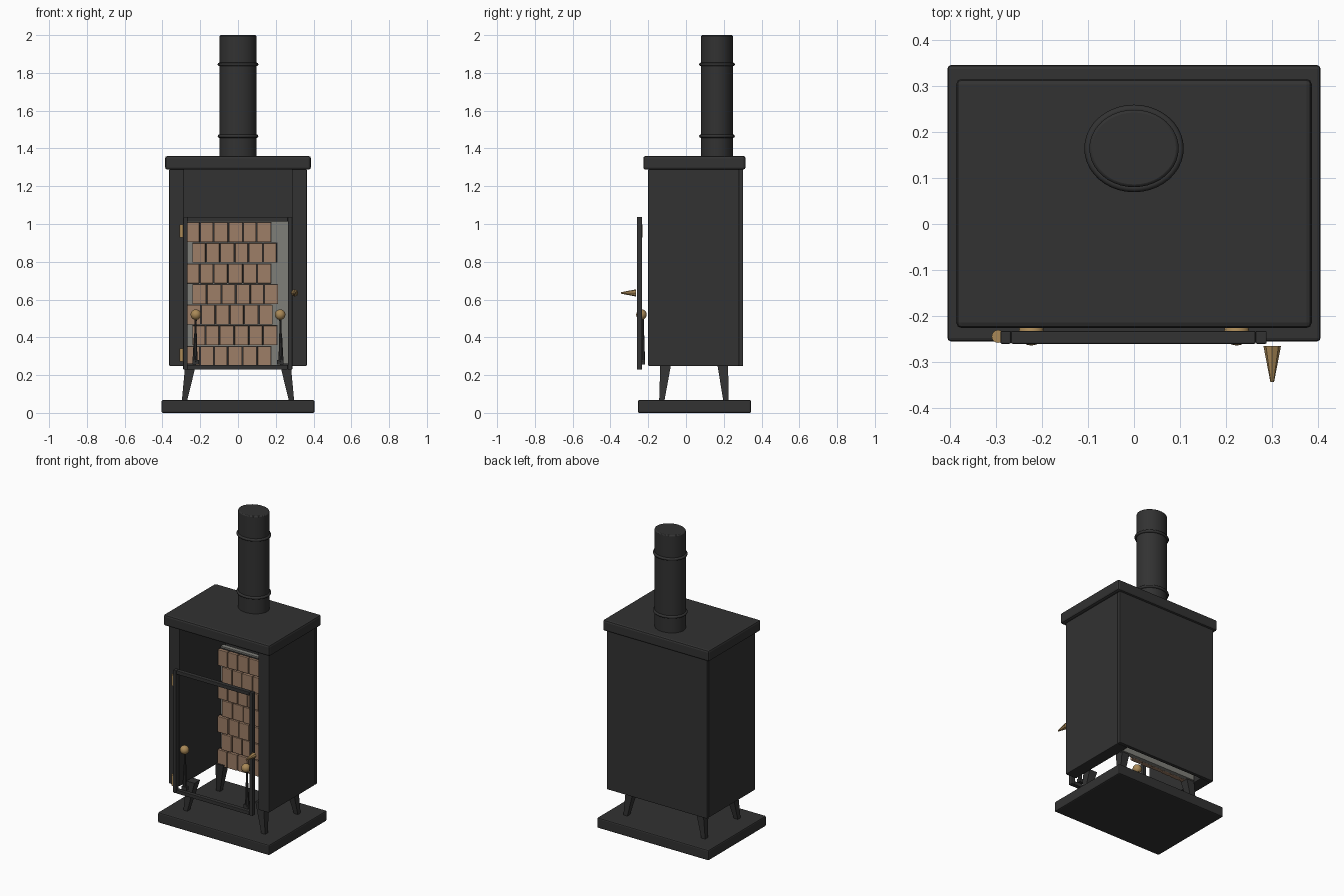
import bpy, bmesh, math, random
from mathutils import Vector, Matrix

if "Cube" in bpy.data.objects:
    bpy.data.objects.remove(bpy.data.objects["Cube"])

random.seed(4)


def material(name, rgb):
    m = bpy.data.materials.new(name)
    m.diffuse_color = (*rgb, 1)
    m.use_nodes = True
    m.node_tree.nodes["Principled BSDF"].inputs["Base Color"].default_value = m.diffuse_color
    return m


IRON = material("black_iron", (0.032, 0.032, 0.032))
BRICK = material("fire_brick", (0.34, 0.21, 0.135))
BRASS = material("brass", (0.40, 0.25, 0.095))
MORTAR = material("grey_mortar", (0.21, 0.21, 0.19))


def finish(name, bm, mat, bevel=0, smooth=False):
    bmesh.ops.recalc_face_normals(bm, faces=bm.faces)
    me = bpy.data.meshes.new(name)
    bm.to_mesh(me)
    bm.free()
    me.materials.append(mat)
    ob = bpy.data.objects.new(name, me)
    bpy.context.collection.objects.link(ob)
    if bevel:
        b = ob.modifiers.new("bevel", "BEVEL")
        b.width, b.segments = bevel, 2
    if smooth:
        bpy.ops.object.select_all(action="DESELECT")
        ob.select_set(True)
        bpy.context.view_layer.objects.active = ob
        bpy.ops.object.shade_smooth_by_angle(angle=math.radians(35))
    return ob


def add_box(bm, x0, x1, y0, y1, z0, z1):
    mat = Matrix.Translation(((x0 + x1) / 2, (y0 + y1) / 2, (z0 + z1) / 2))
    mat = mat @ Matrix.Diagonal((x1 - x0, y1 - y0, z1 - z0, 1))
    bmesh.ops.create_cube(bm, size=1, matrix=mat)


def box(name, mat, dims, bevel=0):
    bm = bmesh.new()
    add_box(bm, *dims)
    return finish(name, bm, mat, bevel)


def cone(name, mat, a, b, r1, r2, sides, smooth=False):
    """Tapered round bar from point a (radius r1) to point b (radius r2)."""
    a, b = Vector(a), Vector(b)
    d = b - a
    bm = bmesh.new()
    rot = d.to_track_quat("Z", "Y").to_matrix().to_4x4()
    bmesh.ops.create_cone(bm, cap_ends=True, segments=sides, radius1=r1, radius2=r2,
                          depth=d.length, matrix=Matrix.Translation((a + b) / 2) @ rot)
    return finish(name, bm, mat, smooth=smooth)


# Hearth plate, lid and open-fronted body
box("hearth_plate", IRON, (-0.405, 0.405, -0.255, 0.345, 0, 0.068), 0.008)
box("lid", IRON, (-0.386, 0.386, -0.226, 0.315, 1.288, 1.36), 0.012)
for side, s in (("left", -1), ("right", 1)):
    x0, x1 = sorted((s * 0.285, s * 0.364))
    box(side + "_wall", IRON, (x0, x1, -0.2, 0.281, 0.248, 1.29), 0.005)
box("back_wall", IRON, (-0.364, 0.364, 0.279, 0.303, 0.248, 1.29), 0.005)

# Splayed tapered legs
for s in (-1, 1):
    for yt, yb in ((-0.107, -0.128), (0.194, 0.211)):
        bm = bmesh.new()
        rings = []
        for x, y, z, h in ((s * 0.283, yb, 0.066, 0.014), (s * 0.25, yt, 0.262, 0.029)):
            rings.append([bm.verts.new((x + i * h, y + j * h, z))
                          for i, j in ((-1, -1), (1, -1), (1, 1), (-1, 1))])
        low, top = rings
        bm.faces.new(low)
        bm.faces.new(top)
        for i in range(4):
            k = (i + 1) % 4
            bm.faces.new((low[i], low[k], top[k], top[i]))
        finish("leg", bm, IRON)

# Brick lining on a mortar slab
box("mortar_slab", MORTAR, (-0.27, 0.284, 0.205, 0.235, 0.25, 1.02))
bm = bmesh.new()
pitch, row_h = 0.076, 0.1092
for row in range(7):
    x = -0.272 if row % 2 == 0 else -0.242
    z = 0.249 + row * row_h
    for col in range(6):
        w = pitch + random.uniform(-0.004, 0.004)
        front = 0.178 + random.uniform(-0.004, 0.004)
        add_box(bm, x, x + w - 0.006, front, 0.21, z, z + row_h - 0.006)
        x += w - 0.0005
finish("fire_bricks", bm, BRICK, 0.002)
# Dark joints between the bricks
bm = bmesh.new()
for row in range(7):
    x = -0.27 if row % 2 == 0 else -0.24
    z = 0.25 + row * row_h
    add_box(bm, x, x + 0.448, 0.198, 0.207, z, z + row_h - 0.004)
finish("brick_joints", bm, IRON)

# Door frame
bm = bmesh.new()
for x0, x1, z0, z1 in ((-0.29, -0.267, 0.23, 1.037), (0.264, 0.288, 0.23, 1.037),
                       (-0.267, 0.264, 0.23, 0.254), (-0.267, 0.264, 1.013, 1.037)):
    add_box(bm, x0, x1, -0.26, -0.232, z0, z1)
finish("door_frame", bm, IRON, 0.003)

# Hinges and door handle
for z in (0.272, 0.928):
    cone("hinge", BRASS, (-0.295, -0.244, z), (-0.295, -0.244, z + 0.07), 0.014, 0.014, 16, True)
cone("door_handle", BRASS, (0.3, -0.265, 0.635), (0.3, -0.343, 0.635), 0.019, 0.004, 8)

# Fire tools with ball grips
for s in (-1, 1):
    y = -0.229
    top, foot = (s * 0.224, y, 0.51), (s * 0.228, y, 0.27)
    cone("tool_shaft", IRON, foot, top, 0.006, 0.006, 10, True)
    cone("tool_sleeve", IRON, foot, (s * 0.225, y, 0.42), 0.013, 0.008, 10, True)
    x0, x1 = sorted((s * 0.207, s * 0.24))
    box("tool_foot", IRON, (x0, x1, y - 0.012, y + 0.012, 0.255, 0.279))
    bm = bmesh.new()
    bmesh.ops.create_uvsphere(bm, u_segments=16, v_segments=10, radius=0.028,
                              matrix=Matrix.Translation((s * 0.223, -0.236, 0.52)))
    finish("tool_grip", bm, BRASS, smooth=True)

# Oval flue pipe with two collars
RX, RY, PY = 0.097, 0.084, 0.164
bm = bmesh.new()
bmesh.ops.create_cone(bm, cap_ends=True, segments=40, radius1=1, radius2=1, depth=0.65,
                      matrix=Matrix.Translation((0, PY, 1.675)) @ Matrix.Diagonal((RX, RY, 1, 1)))
pipe = finish("flue_pipe", bm, IRON, smooth=True)
bev = pipe.modifiers.new("rim", "BEVEL")
bev.width, bev.segments = 0.006, 2
for z in (1.465, 1.845):
    bm = bmesh.new()
    n, m = 40, 8
    grid = []
    for i in range(n):
        a = 2 * math.pi * i / n
        ring = []
        for j in range(m):
            t = 2 * math.pi * j / m
            o = 0.002 + 0.009 * math.cos(t)
            ring.append(bm.verts.new(((RX + o) * math.cos(a), PY + (RY + o) * math.sin(a),
                                      z + 0.009 * math.sin(t))))
        grid.append(ring)
    for i in range(n):
        for j in range(m):
            p, q = grid[i], grid[(i + 1) % n]
            bm.faces.new((p[j], q[j], q[(j + 1) % m], p[(j + 1) % m]))
    collar = finish("flue_collar", bm, IRON)
    for f in collar.data.polygons:
        f.use_smooth = True
